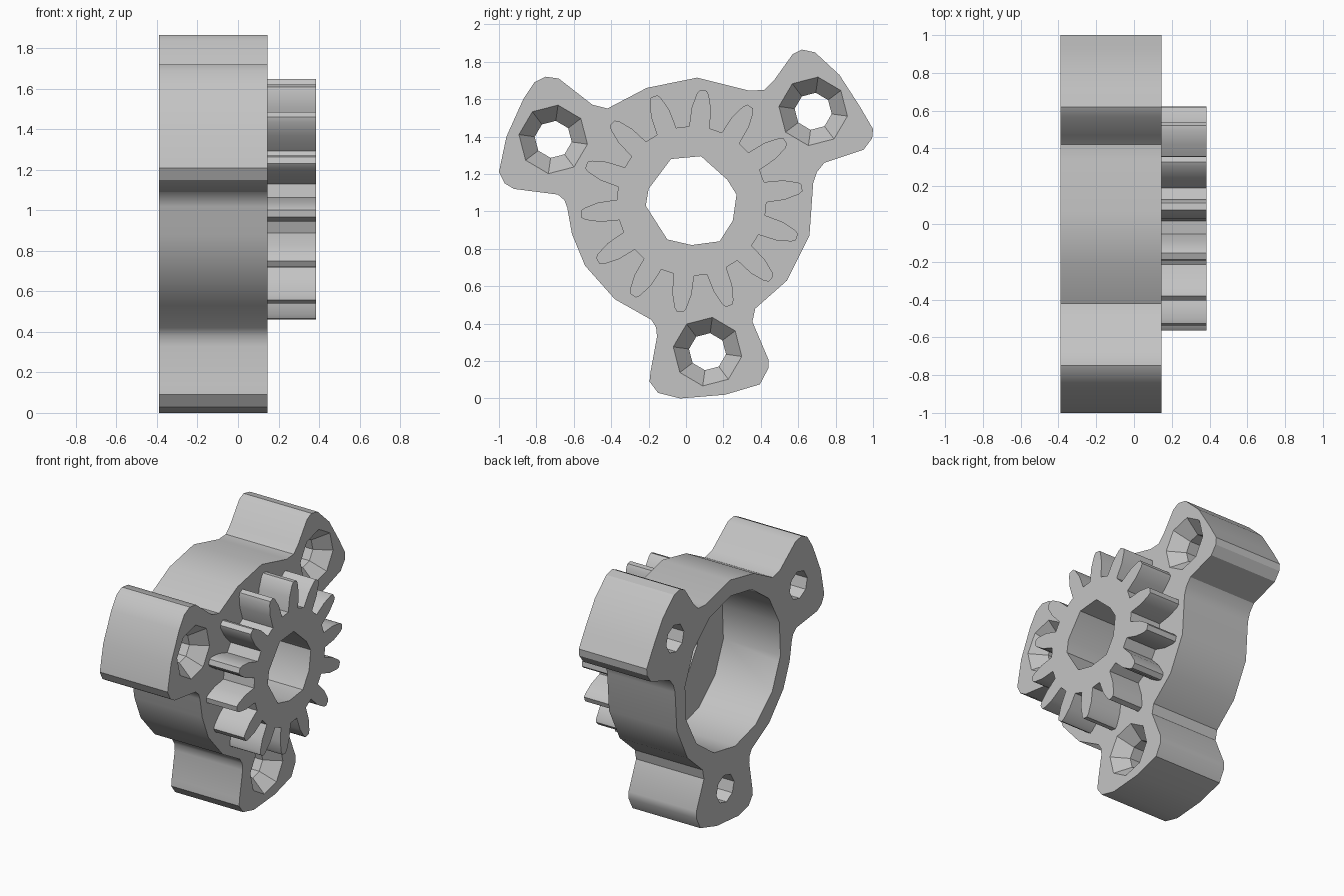
import bpy
import bmesh
import math

cube = bpy.data.objects.get("Cube")
if cube:
    bpy.data.objects.remove(cube, do_unlink=True)

# Positions along the shaft axis (x)
BACK, FACE, GEAR_END = -0.39, 0.145, 0.385
HUB = (0.03, 1.055)
BOLTS = [(-0.71, 1.385), (0.68, 1.535), (0.115, 0.25)]

grey = bpy.data.materials.new("light_grey")
grey.use_nodes = True
colour = (0.55, 0.55, 0.55, 1)
grey.diffuse_color = colour
grey.node_tree.nodes["Principled BSDF"].inputs["Base Color"].default_value = colour


def ring(center, radius, sides, phase=0):
    """Regular polygon in the y-z plane."""
    angles = [math.radians(phase) + math.tau * i / sides for i in range(sides)]
    return [(center[0] + radius * math.cos(a), center[1] + radius * math.sin(a))
            for a in angles]


def loft(name, sections):
    """Closed solid through (x, outline) sections with equal point counts."""
    bm = bmesh.new()
    loops = [[bm.verts.new((x, y, z)) for y, z in outline] for x, outline in sections]
    count = len(loops[0])
    bm.faces.new(loops[0])
    bm.faces.new(loops[-1])
    for low, high in zip(loops, loops[1:]):
        for i in range(count):
            j = (i + 1) % count
            bm.faces.new((low[i], low[j], high[j], high[i]))
    bmesh.ops.recalc_face_normals(bm, faces=bm.faces)
    mesh = bpy.data.meshes.new(name)
    bm.to_mesh(mesh)
    bm.free()
    mesh.materials.append(grey)
    obj = bpy.data.objects.new(name, mesh)
    bpy.context.collection.objects.link(obj)
    return obj


def cut(obj, cutters):
    """Subtract the cutters and bake the result."""
    for cutter in cutters:
        mod = obj.modifiers.new("cut", 'BOOLEAN')
        mod.operation = 'DIFFERENCE'
        mod.solver = 'EXACT'
        mod.object = cutter
    graph = bpy.context.evaluated_depsgraph_get()
    mesh = bpy.data.meshes.new_from_object(obj.evaluated_get(graph))
    obj.modifiers.clear()
    obj.data = mesh


# Housing outline: round body with three bolt ears, starting at the top
outline = [
    (0.06, 1.715), (0.34, 1.645), (0.42, 1.65), (0.47, 1.70),
    # upper ear on the +y side
    (0.57, 1.84), (0.62, 1.865), (0.69, 1.85), (0.82, 1.73), (0.93, 1.56),
    (1.0, 1.44), (0.995, 1.39), (0.95, 1.33), (0.74, 1.26), (0.70, 1.21),
    (0.68, 1.15), (0.66, 0.87), (0.54, 0.63), (0.37, 0.48), (0.355, 0.41),
    # lower ear
    (0.44, 0.21), (0.44, 0.16), (0.395, 0.075), (0.21, 0.02), (-0.03, 0),
    (-0.15, 0.03), (-0.195, 0.09), (-0.19, 0.14), (-0.155, 0.33),
    (-0.16, 0.38), (-0.185, 0.42), (-0.38, 0.53), (-0.54, 0.71),
    (-0.61, 0.88), (-0.635, 1.02), (-0.65, 1.06), (-0.685, 1.09),
    # upper ear on the -y side
    (-0.92, 1.12), (-0.97, 1.15), (-1.0, 1.21), (-0.96, 1.40), (-0.87, 1.60),
    (-0.81, 1.69), (-0.75, 1.72), (-0.68, 1.71), (-0.50, 1.57),
    (-0.42, 1.55), (-0.21, 1.66),
]
housing = loft("housing", [(BACK, outline), (FACE, outline)])

# Gear: tapered teeth around a root circle
TEETH = 14
gear_outline = []
for t in range(TEETH):
    mid = math.radians(84) + math.tau * t / TEETH
    for r, half in [(0.40, -0.055), (0.50, -0.052), (0.575, -0.032), (0.595, -0.018),
                    (0.595, 0.018), (0.575, 0.032), (0.50, 0.052), (0.40, 0.055)]:
        a = mid + half / r
        gear_outline.append((HUB[0] + r * math.cos(a), HUB[1] + r * math.sin(a)))
gear = loft("gear", [(FACE - 0.01, gear_outline), (GEAR_END, gear_outline)])

# Cutters: shaft bore, rear cavity, countersunk bolt holes
bore_outline = [(0.08, 1.295), (0.22, 1.17), (0.27, 1.09), (0.25, 0.95), (0.18, 0.84),
                (0.03, 0.82), (-0.10, 0.85), (-0.215, 1.03), (-0.2, 1.12), (-0.08, 1.28)]
bore = loft("bore_cutter", [(-0.2, bore_outline), (0.5, bore_outline)])
cavity_outline = ring(HUB, 0.545, 14, 10)
cavity = loft("cavity_cutter", [(BACK - 0.1, cavity_outline), (0.06, cavity_outline)])
bolt_holes = []
for center in BOLTS:
    hole = ring(center, 0.1, 8, 82)
    bolt_holes.append(loft("bolt_hole_cutter", [
        (BACK - 0.1, hole), (FACE - 0.1, hole),
        (FACE, ring(center, 0.185, 8, 82)), (FACE + 0.02, ring(center, 0.202, 8, 82))]))

cut(housing, [cavity, bore] + bolt_holes)
cut(gear, [bore])
for cutter in [bore, cavity] + bolt_holes:
    bpy.data.objects.remove(cutter, do_unlink=True)

# Smooth the soft curves and keep the corners sharp
for obj in (housing, gear):
    bpy.ops.object.select_all(action='DESELECT')
    obj.select_set(True)
    bpy.context.view_layer.objects.active = obj
    bpy.ops.object.shade_smooth_by_angle(angle=math.radians(30))
